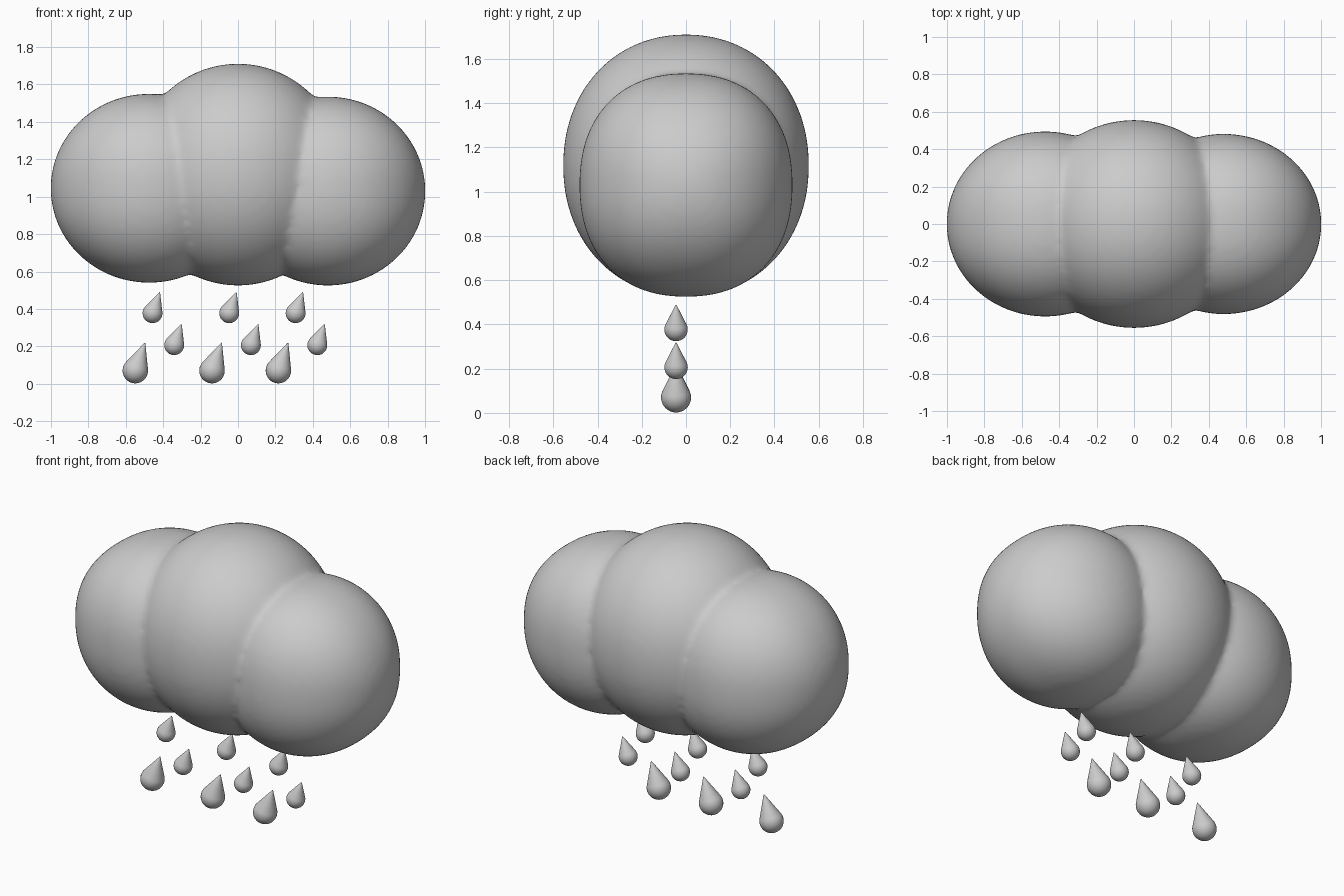
import bpy, bmesh
from math import sin, cos, acos, pi
from mathutils import Vector, Matrix

if "Cube" in bpy.data.objects:
    bpy.data.objects.remove(bpy.data.objects["Cube"])


def new_object(name, bm):
    bmesh.ops.recalc_face_normals(bm, faces=bm.faces)
    for f in bm.faces:
        f.smooth = True
    mesh = bpy.data.meshes.new(name)
    bm.to_mesh(mesh)
    bm.free()
    obj = bpy.data.objects.new(name, mesh)
    bpy.context.collection.objects.link(obj)
    return obj


def add_lobe(bm, centre, radii, p):
    """Ellipsoid whose y-z section is a slightly squarish superellipse."""
    verts = bmesh.ops.create_uvsphere(bm, u_segments=64, v_segments=40, radius=1)["verts"]
    for v in verts:
        n = v.co.normalized()
        yz = (abs(n.y) ** p + abs(n.z) ** p) ** (1 / p)
        n /= (n.x ** 2 + yz ** 2) ** 0.5
        v.co = Vector(c + r * k for c, r, k in zip(centre, radii, n))


def raindrop(name, x, z, r, tip):
    """Ball with a tangent cone, leaning towards the tip offset."""
    axis = Vector((tip[0], 0, tip[1]))
    d = axis.length
    end = acos(r / d)
    bm = bmesh.new()
    pts = []
    for i in range(13):
        a = pi + (end - pi) * i / 12
        pts.append((r * sin(a), 0, r * cos(a)))
    pts.append((0.003, 0, d - 0.004))
    pts.append((0, 0, d))
    pts[0] = (0, 0, -r)
    vs = [bm.verts.new(p) for p in pts]
    edges = [bm.edges.new(e) for e in zip(vs, vs[1:])]
    bmesh.ops.spin(bm, geom=vs + edges, cent=(0, 0, 0), axis=(0, 0, 1),
                   angle=2 * pi, steps=28, use_duplicate=False)
    bmesh.ops.remove_doubles(bm, verts=bm.verts, dist=0.0002)
    rot = Vector((0, 0, 1)).rotation_difference(axis).to_matrix().to_4x4()
    bmesh.ops.transform(bm, matrix=Matrix.Translation((x, -0.045, z)) @ rot, verts=bm.verts)
    return new_object(name, bm)


# Cloud: three lobes fused with softened creases
bm = bmesh.new()
add_lobe(bm, (-0.475, 0, 1.045), (0.527, 0.495, 0.505), 2.25)
add_lobe(bm, (0, 0, 1.118), (0.57, 0.556, 0.593), 2.1)
add_lobe(bm, (0.48, 0, 1.03), (0.522, 0.482, 0.505), 2.25)
cloud = new_object("cloud", bm)
fuse = cloud.modifiers.new("fuse", "REMESH")
fuse.mode = "VOXEL"
fuse.voxel_size = 0.02
fuse.use_smooth_shade = True
soften = cloud.modifiers.new("soften", "SMOOTH")
soften.factor = 0.5
soften.iterations = 6

# Rain: three columns, each with an upper, middle and large lower drop
for i, dx in enumerate((0, 0.41, 0.765)):
    raindrop(f"upper_drop_{i + 1}", -0.457 + dx, 0.377, 0.053, (0.039, 0.113))
    raindrop(f"middle_drop_{i + 1}", -0.341 + dx, 0.206, 0.053, (0.039, 0.113))
    raindrop(f"lower_drop_{i + 1}", -0.549 + dx, 0.070, 0.068, (0.052, 0.150))
